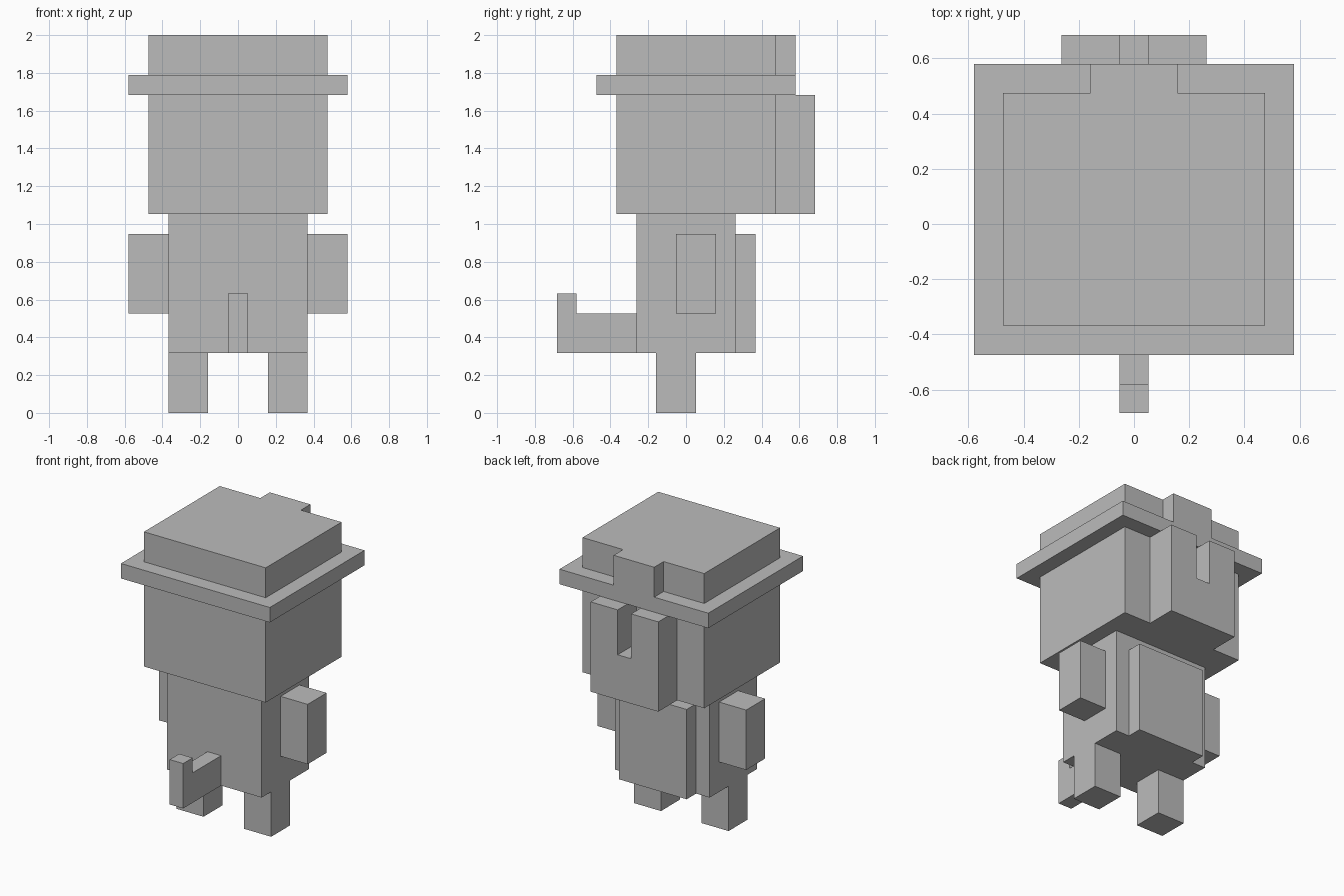
import bpy
import bmesh
from mathutils import Vector

UNIT = 2 / 19  # the figure is nineteen blocks tall

cube = bpy.data.objects.get("Cube")
if cube:
    bpy.data.objects.remove(cube, do_unlink=True)

grey = bpy.data.materials.new("plain grey")
grey.use_nodes = True
grey.diffuse_color = (0.5, 0.5, 0.5, 1)
grey.node_tree.nodes["Principled BSDF"].inputs["Base Color"].default_value = grey.diffuse_color


def extrude(name, outline, axis, low, high):
    """Extrude a flat outline along an axis; the outline uses the other two axes in order."""
    bm = bmesh.new()
    verts = []
    for point in outline:
        co = list(point)
        co.insert(axis, low)
        verts.append(bm.verts.new(Vector(co) * UNIT))
    face = bm.faces.new(verts)
    result = bmesh.ops.extrude_face_region(bm, geom=[face])
    shift = Vector((0, 0, 0))
    shift[axis] = (high - low) * UNIT
    moved = [v for v in result["geom"] if isinstance(v, bmesh.types.BMVert)]
    bmesh.ops.translate(bm, verts=moved, vec=shift)
    bmesh.ops.recalc_face_normals(bm, faces=bm.faces)
    mesh = bpy.data.meshes.new(name)
    bm.to_mesh(mesh)
    bm.free()
    mesh.materials.append(grey)
    obj = bpy.data.objects.new(name, mesh)
    bpy.context.collection.objects.link(obj)
    return obj


def box(name, x, y, z):
    outline = [(x[0], y[0]), (x[1], y[0]), (x[1], y[1]), (x[0], y[1])]
    return extrude(name, outline, 2, *z)


def symmetric(half):
    """Complete an outline from its +x half."""
    return half + [(-a, b) for a, b in reversed(half)]


# Body and the raised panel behind it
box("torso", (-3.5, 3.5), (-2.5, 2.5), (3, 10))
box("back_panel", (-2.5, 2.5), (2.5, 3.5), (3, 9))

# Head and the notched block on its back
box("head", (-4.5, 4.5), (-3.5, 4.5), (10, 16))
notched = symmetric([(2.5, 10), (2.5, 16), (0.5, 16), (0.5, 13)])
extrude("notched_block", notched, 1, 4.5, 6.5)

# Hat
box("hat_brim", (-5.5, 5.5), (-4.5, 5.5), (16, 17))
crown = symmetric([(4.5, -3.5), (4.5, 4.5), (1.5, 4.5), (1.5, 5.5)])
extrude("hat_crown", crown, 2, 17, 19)

# Bent tail
tail = [(-2.5, 3), (-2.5, 5), (-5.5, 5), (-5.5, 6), (-6.5, 6), (-6.5, 3)]
extrude("tail", tail, 0, -0.5, 0.5)

# Paired limbs
for side, sign in (("left", 1), ("right", -1)):
    box(side + "_arm", sorted((sign * 3.5, sign * 5.5)), (-0.5, 1.5), (5, 9))
    box(side + "_leg", sorted((sign * 1.5, sign * 3.5)), (-1.5, 0.5), (0, 3))
